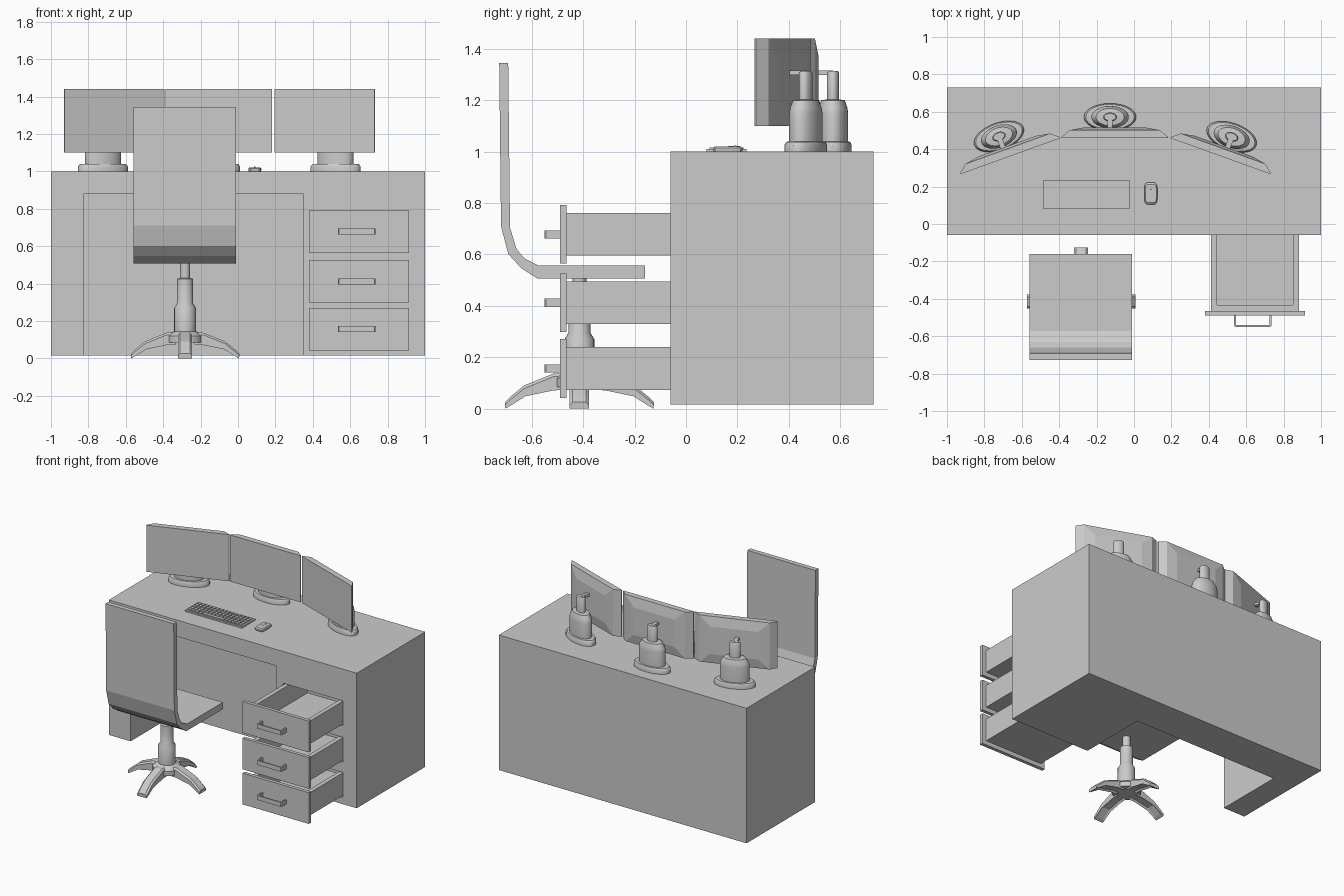
import bpy, bmesh
from math import sin, cos, pi, radians
from mathutils import Matrix, Vector

if "Cube" in bpy.data.objects:
    bpy.data.objects.remove(bpy.data.objects["Cube"])


def finish(bm, name, smooth=False, matrix=None):
    if matrix is not None:
        bm.transform(matrix)
    bmesh.ops.recalc_face_normals(bm, faces=bm.faces[:])
    me = bpy.data.meshes.new(name)
    bm.to_mesh(me)
    bm.free()
    ob = bpy.data.objects.new(name, me)
    bpy.context.collection.objects.link(ob)
    if smooth:
        bpy.ops.object.select_all(action='DESELECT')
        ob.select_set(True)
        bpy.context.view_layer.objects.active = ob
        bpy.ops.object.shade_smooth_by_angle(angle=radians(35))
    return ob


def add_box(bm, x0, x1, y0, y1, z0, z1):
    m = Matrix.Translation(((x0 + x1) / 2, (y0 + y1) / 2, (z0 + z1) / 2))
    m = m @ Matrix.Diagonal((x1 - x0, y1 - y0, z1 - z0, 1))
    return bmesh.ops.create_cube(bm, size=1, matrix=m)['verts']


def box(name, *dims, bevel=0, segments=2):
    bm = bmesh.new()
    add_box(bm, *dims)
    if bevel:
        bmesh.ops.bevel(bm, geom=bm.edges[:], offset=bevel, segments=segments,
                        affect='EDGES', profile=0.5)
    return finish(bm, name, bevel > 0)


def loft(name, rings, smooth=False, matrix=None):
    """Skin a list of closed point rings and cap both ends."""
    bm = bmesh.new()
    vs = [[bm.verts.new(p) for p in r] for r in rings]
    n = len(vs[0])
    for a, b in zip(vs, vs[1:]):
        for i in range(n):
            bm.faces.new((a[i], a[(i + 1) % n], b[(i + 1) % n], b[i]))
    bm.faces.new(vs[0])
    bm.faces.new(vs[-1])
    return finish(bm, name, smooth, matrix)


def ellipse(rx, ry, z, n=32):
    return [(rx * cos(2 * pi * i / n), ry * sin(2 * pi * i / n), z) for i in range(n)]


def placed(x, y, z=0, angle=0):
    return Matrix.Translation((x, y, z)) @ Matrix.Rotation(angle, 4, 'Z')


# Desk with knee space and drawer slots cut out
drawer_z = (0.156, 0.412, 0.678)
desk = box("desk", -1, 1, -0.06, 0.73, 0.015, 1.0)
cutters = [box("knee_cutter", -0.825, 0.35, -0.2, 0.45, -0.1, 0.88)]
for z in drawer_z:
    cutters.append(box("slot_cutter", 0.405, 0.89, -0.2, 0.22, z - 0.09, z + 0.09))
bpy.context.view_layer.objects.active = desk
for c in cutters:
    mod = desk.modifiers.new("cut", 'BOOLEAN')
    mod.operation, mod.object, mod.solver = 'DIFFERENCE', c, 'EXACT'
    bpy.ops.object.modifier_apply(modifier=mod.name)
    bpy.data.objects.remove(c)

# Open drawers: hollow tray, front panel and U-shaped handle
for i, z in enumerate(drawer_z):
    bm = bmesh.new()
    add_box(bm, 0.412, 0.883, -0.465, 0.2, z - 0.083, z + 0.083)
    bm.normal_update()
    top = max(bm.faces, key=lambda f: f.calc_center_median().z)
    bmesh.ops.inset_region(bm, faces=[top], thickness=0.045)
    inner = bmesh.ops.extrude_face_region(bm, geom=[top])['geom']
    bmesh.ops.delete(bm, geom=[top], context='FACES_ONLY') if top.is_valid else None
    bmesh.ops.translate(bm, verts=[g for g in inner if isinstance(g, bmesh.types.BMVert)],
                        vec=(0, 0, -0.14))
    finish(bm, f"drawer_tray_{i}")
    box(f"drawer_front_{i}", 0.38, 0.915, -0.49, -0.465, z - 0.114, z + 0.114)
    u = [(0.1, 0.06), (0.1, 0.005), (0.095, 0), (-0.095, 0), (-0.1, 0.005), (-0.1, 0.06),
         (-0.09, 0.06), (-0.09, 0.01), (0.09, 0.01), (0.09, 0.06)]
    loft(f"drawer_handle_{i}", [[(0.635 + x, -0.55 + y, z + h) for x, y in u]
                                for h in (-0.016, 0.016)])

# Monitors with stepped, tapered backs
monitors = [(-0.66, 0.363, 19.8), (-0.1025, 0.46, 0), (0.462, 0.363, -19.8)]
stands = [(-0.722, 0.468), (-0.128, 0.572), (0.522, 0.466)]
for i, ((mx, my, deg), (sx, sy)) in enumerate(zip(monitors, stands)):
    a = radians(deg)
    rings = [[(sx_ * hw, d, 1.27 + sz * hh) for sx_, sz in ((-1, -1), (1, -1), (1, 1), (-1, 1))]
             for hw, hh, d in ((0.284, 0.17, 0), (0.284, 0.17, 0.006),
                               (0.24, 0.17, 0.042), (0.165, 0.1, 0.056))]
    loft(f"monitor_{i}", rings, matrix=placed(mx, my, 0, a))

    # Oval bottle-shaped stand
    prof = [(0.14, 0.073, 1.0), (0.14, 0.073, 1.025), (0.13, 0.067, 1.038), (0.1, 0.059, 1.04),
            (0.1, 0.059, 1.15), (0.095, 0.056, 1.17), (0.075, 0.046, 1.2),
            (0.037, 0.024, 1.203), (0.037, 0.024, 1.305), (0.031, 0.019, 1.314)]
    loft(f"monitor_stand_{i}", [ellipse(*p) for p in prof], True, placed(sx, sy, 0, a))

    # Flat arm from the stand to the screen
    arm = box(f"monitor_arm_{i}", -0.014, 0.014, -0.065, 0.0, 1.298, 1.315)
    arm.data.transform(placed(sx, sy, 0, a))

# Keyboard base and keys
box("keyboard_base", -0.485, -0.025, 0.08, 0.235, 1.0, 1.01)
bm = bmesh.new()
cols, rows, x0, y0 = 15, 5, -0.475, 0.088
px, py = 0.44 / cols, 0.139 / rows
for r in range(rows):
    c = 0
    while c < cols:
        span = 6 if (r == 0 and c == 4) else 1
        add_box(bm, x0 + c * px + 0.003, x0 + (c + span) * px - 0.003,
                y0 + r * py + 0.003, y0 + (r + 1) * py - 0.003, 1.008, 1.017)
        c += span
finish(bm, "keyboard_keys")

# Mouse with button seams and wheel
outline = [(0.6, 1.0), (0.9, 0.85), (1, 0.5), (1, -0.5), (0.9, -0.85), (0.6, -1.0)]
outline += [(-x, y) for x, y in reversed(outline)]
loft("mouse_body", [[(0.09 + x * 0.035 * s, 0.163 + y * 0.058 * s, z) for x, y in outline]
                    for s, z in ((0.95, 1.0), (1, 1.006), (1, 1.014), (0.85, 1.021))], True)
box("mouse_seam", 0.0885, 0.0915, 0.165, 0.21, 1.019, 1.0218)
box("mouse_cross_seam", 0.062, 0.118, 0.163, 0.166, 1.019, 1.0218)
loft("mouse_wheel", [ellipse(0.008, 0.008, z, 12) for z in (-0.004, 0.004)], True,
     Matrix.Translation((0.09, 0.192, 1.017)) @ Matrix.Rotation(pi / 2, 4, 'Y'))

# Chair seat and back as one bent slab
slab = [(-0.727, 1.345), (-0.72, 0.71), (-0.692, 0.602), (-0.642, 0.547), (-0.578, 0.506),
        (-0.16, 0.506), (-0.16, 0.556), (-0.572, 0.556), (-0.63, 0.585), (-0.66, 0.622),
        (-0.685, 0.705), (-0.692, 1.345)]
loft("chair_seat_and_back", [[(x, y, z) for y, z in slab] for x in (-0.56, -0.01)])

# Stepped chair column
cx, cy = -0.283, -0.415
column = [(0.095, 0.085), (0.095, 0.12), (0.07, 0.14), (0.058, 0.145), (0.058, 0.27),
          (0.043, 0.295), (0.043, 0.425), (0.027, 0.43), (0.027, 0.51)]
loft("chair_column", [ellipse(r, r, z, 24) for r, z in column], True, placed(cx, cy))

# Four curved legs, each a bent profile swept across its width
leg = [(0.05, 0.138), (0.1, 0.137), (0.215, 0.09), (0.27, 0.045), (0.29, 0.025), (0.288, 0.0),
       (0.27, 0.01), (0.21, 0.06), (0.1, 0.083), (0.05, 0.085)]
for i in range(4):
    rings = [[(r, side * w, z - drop * (z > 0.02)) for r, z in leg]
             for side, w, drop in ((-1, 0.038, 0.012), (-1, 0.026, 0), (1, 0.026, 0), (1, 0.038, 0.012))]
    loft(f"chair_leg_{i}", rings, matrix=placed(cx, cy, 0, i * pi / 2))
